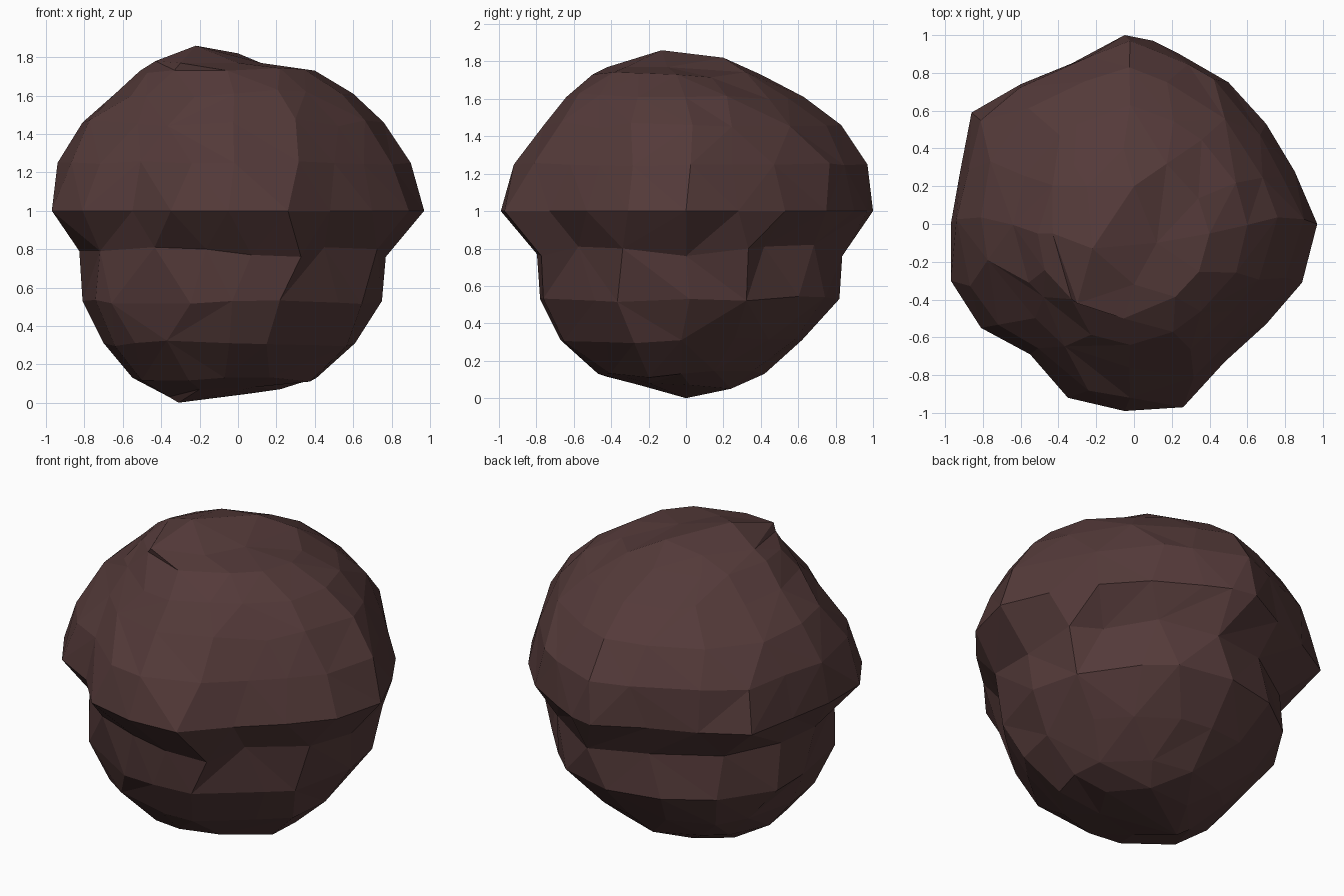
import bpy, bmesh, math, random
from mathutils import Vector

if "Cube" in bpy.data.objects:
    bpy.data.objects.remove(bpy.data.objects["Cube"])

random.seed(4)
TAU = 2 * math.pi

mat = bpy.data.materials.new("dark brown")
mat.diffuse_color = (0.088, 0.042, 0.041, 1)
mat.use_nodes = True
mat.node_tree.nodes["Principled BSDF"].inputs["Base Color"].default_value = mat.diffuse_color

# Rim outline of the cap, seen from above, counter-clockwise from +x
RIM = [(.97, 0), (.85, .28), (.7, .53), (.5, .75), (.24, .9), (.1, .97), (-.05, 1),
       (-.33, .85), (-.6, .74), (-.86, .59), (-.92, .28), (-.97, 0), (-.97, -.3),
       (-.81, -.55), (-.55, -.69), (-.35, -.92), (-.05, -.99), (.26, -.97),
       (.48, -.73), (.7, -.53), (.89, -.31)]
# Neck outline as angle, radius, height (lumps with two notches)
NECK = [(0, .77, .76), (24, .82, .80), (36, .71, .81), (60, .79, .82), (84, .84, .76),
        (110, .80, .79), (140, .81, .78), (165, .82, .79), (185, .83, .79), (210, .83, .79),
        (238, .82, .81), (258, .80, .80), (275, .80, .77), (293, .84, .76),
        (308, .73, .81), (335, .80, .80)]


def polar(pts):
    return sorted((math.atan2(y, x) % TAU, math.hypot(x, y)) for x, y in pts)


def radius(table, a):
    """Radius of a closed polar outline at angle a."""
    a %= TAU
    t = [(table[-1][0] - TAU, table[-1][1])] + table + [(table[0][0] + TAU, table[0][1])]
    for (a0, r0), (a1, r1) in zip(t, t[1:]):
        if a0 <= a <= a1:
            return r0 + (r1 - r0) * (a - a0) / max(a1 - a0, 1e-6)


def ring(outline, n, z, x0, x1, y0, y1, irregular, jitter):
    """Ring fitted to x/y limits, part outline and part ellipse."""
    out = []
    for i in range(n):
        a = TAU * i / n
        axis = i % (n // 4) == 0
        if not axis:
            a += random.uniform(-.3, .3) * TAU / n
        r = 1 + (radius(outline, a) - 1) * irregular
        if axis:
            r = 1
        else:
            r += random.uniform(-jitter, jitter)
        x, y = r * math.cos(a), r * math.sin(a)
        out.append(Vector(((x0 + x1) / 2 + x * (x1 - x0) / 2,
                           (y0 + y1) / 2 + y * (y1 - y0) / 2,
                           z + (0 if axis else random.uniform(-jitter, jitter) * .8))))
    return out


def build(name, rings, tip):
    """Zip rings of different counts together with triangles and close with a tip."""
    bm = bmesh.new()
    loops = []
    for pts in rings:
        c = sum(pts, Vector()) / len(pts)
        loop = [((math.atan2(p.y - c.y, p.x - c.x) + .15) % TAU, bm.verts.new(p)) for p in pts]
        loops.append(sorted(loop, key=lambda e: e[0]))
    for A, B in zip(loops, loops[1:]):
        i = j = 0
        na, nb = len(A), len(B)
        while i < na or j < nb:
            ta = A[i + 1][0] if i + 1 < na else (TAU + A[0][0] if i < na else 99)
            tb = B[j + 1][0] if j + 1 < nb else (TAU + B[0][0] if j < nb else 99)
            a, b = A[i % na][1], B[j % nb][1]
            if ta <= tb:
                i += 1
                bm.faces.new((a, A[i % na][1], b))
            else:
                j += 1
                bm.faces.new((a, B[j % nb][1], b))
    t = bm.verts.new(tip)
    last = loops[-1]
    for k in range(len(last)):
        bm.faces.new((last[k][1], last[(k + 1) % len(last)][1], t))
    bmesh.ops.recalc_face_normals(bm, faces=bm.faces)
    # open shell: make sure normals point outward
    if sum(f.normal.dot(f.calc_center_median() - Vector((0, 0, .9))) for f in bm.faces) < 0:
        bmesh.ops.reverse_faces(bm, faces=bm.faces)
    me = bpy.data.meshes.new(name)
    bm.to_mesh(me)
    bm.free()
    me.materials.append(mat)
    ob = bpy.data.objects.new(name, me)
    bpy.context.collection.objects.link(ob)


rim_table = polar(RIM)
neck_table = [(math.radians(a), r / .81) for a, r, z in NECK]
neck = [Vector((r * math.cos(math.radians(a)), r * math.sin(math.radians(a)), z))
        for a, r, z in NECK]

# Cap: neck, overhanging rim, dome, uneven crown
crown = [Vector(p) for p in ((.12, -.1, 1.77), (0, .2, 1.82), (-.25, .2, 1.79),
                             (-.43, -.05, 1.78), (-.3, -.42, 1.77), (0, -.32, 1.77))]
build("cap", [
    neck,
    [Vector((x, y, 1)) for x, y in RIM],
    ring(rim_table, 20, 1.25, -.94, .90, -.92, .97, .9, .012),
    ring(rim_table, 16, 1.46, -.81, .76, -.76, .83, .7, .025),
    ring(rim_table, 16, 1.61, -.64, .60, -.64, .63, .5, .025),
    ring(rim_table, 12, 1.73, -.51, .40, -.50, .40, .3, .02),
    crown], (-.22, -.13, 1.86))

# Base: lumpy bowl narrowing to a low point
foot = [Vector(p) for p in ((.22, .02, .07), (.08, .24, .05), (-.2, .22, .05),
                            (-.36, .05, .03), (-.2, -.25, .07), (.08, -.2, .08))]
build("base", [
    neck,
    ring(neck_table, 16, .53, -.81, .75, -.78, .82, 1, .02),
    ring(neck_table, 16, .31, -.70, .61, -.67, .62, .8, .025),
    ring(neck_table, 12, .13, -.55, .41, -.47, .42, .4, .025),
    foot], (-.31, 0, 0))
